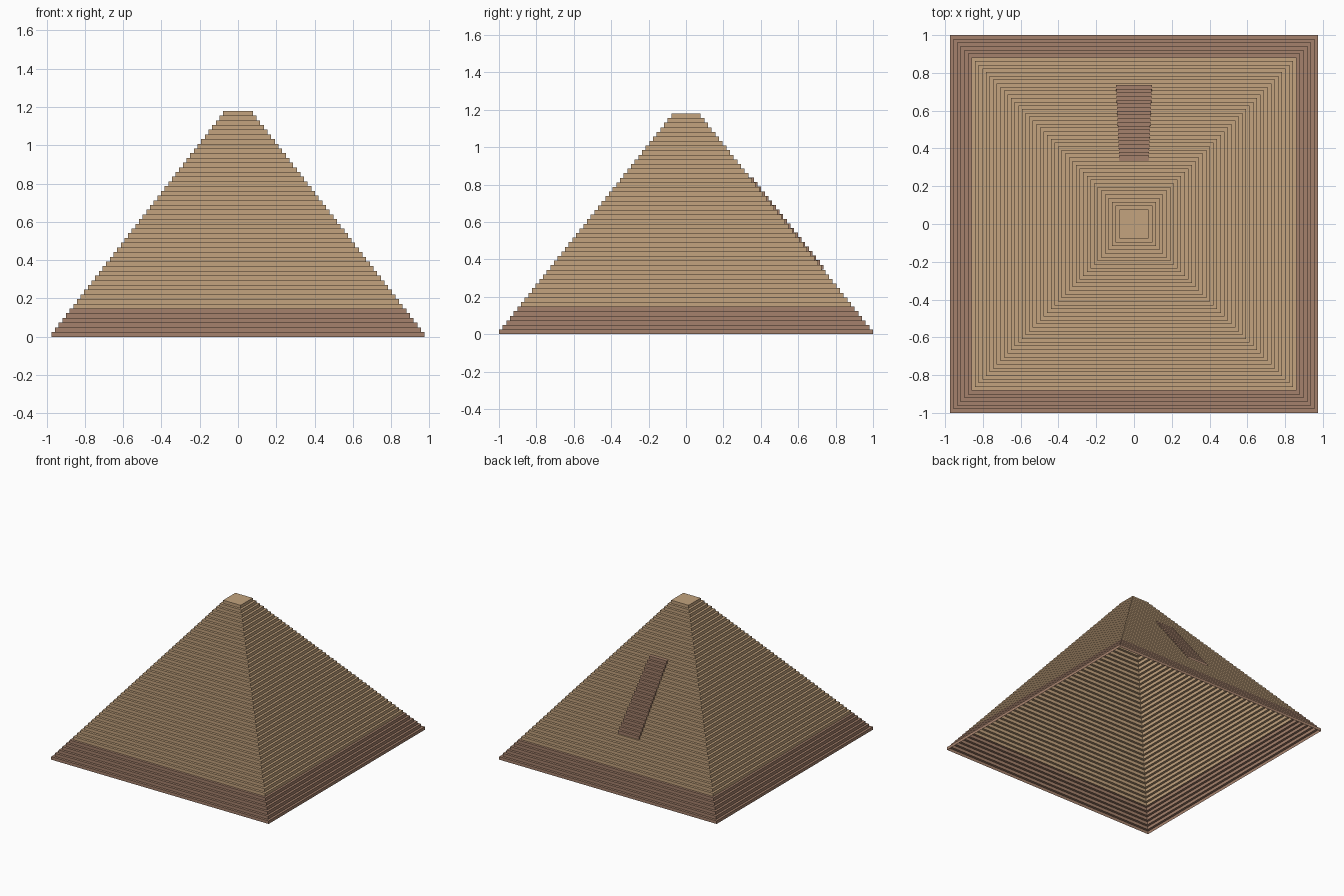
import bpy, bmesh

if "Cube" in bpy.data.objects:
    bpy.data.objects.remove(bpy.data.objects["Cube"])

N = 48                       # stone courses
H = 1.18 / N                 # course height
BX, BY, TOP = 0.975, 1.0, 0.078
DARK = 6                     # darker casing courses at the foot


def material(name, rgb):
    m = bpy.data.materials.new(name)
    m.diffuse_color = (*rgb, 1)
    m.use_nodes = True
    m.node_tree.nodes["Principled BSDF"].inputs["Base Color"].default_value = m.diffuse_color
    return m


sandstone = material("tan stone", (0.546, 0.366, 0.209))
granite = material("brown granite", (0.376, 0.220, 0.150))


def half(k):
    t = k / (N - 1)
    return BX + (TOP - BX) * t, BY + (TOP - BY) * t


def finish(bm, name, mats):
    me = bpy.data.meshes.new(name)
    bm.to_mesh(me)
    bm.free()
    for m in mats:
        me.materials.append(m)
    ob = bpy.data.objects.new(name, me)
    bpy.context.collection.objects.link(ob)


# stepped shell, hollow and open underneath
bm = bmesh.new()
prev = None
for k in range(N):
    x, y = half(k)
    for level in (k, k + 1):
        ring = [bm.verts.new((sx * x, sy * y, level * H))
                for sx, sy in ((-1, -1), (1, -1), (1, 1), (-1, 1))]
        if prev:
            for i in range(4):
                j = (i + 1) % 4
                f = bm.faces.new((prev[i], prev[j], ring[j], ring[i]))
                # treads belong to the course below them
                course = k if level == k + 1 else k - 1
                f.material_index = 1 if course < DARK else 0
        prev = ring
bm.faces.new(prev)
finish(bm, "stepped_pyramid", [sandstone, granite])

# tapered stepped gash strip on the back face, slightly proud of the courses
K0, K1, OUT, LIFT = 14, 33, 0.010, 0.002
outer, inner = [], []
for k in range(K0, K1 + 1):
    y = half(k)[1]
    for level in (k, k + 1):
        inner.append((y, level * H))
        outer.append((y + OUT, level * H + LIFT))
y_end = half(K1 + 1)[1]
inner.append((y_end, (K1 + 1) * H))
outer.append((y_end, (K1 + 1) * H + LIFT))

bm = bmesh.new()


def row(points, side):
    span = points[0][0] - points[-1][0]
    return [bm.verts.new((side * (0.078 + 0.017 * (y - points[-1][0]) / span), y, z))
            for y, z in points]


ol, il = row(outer, -1), row(inner, -1)
orr, ir = row(outer, 1), row(inner, 1)
for i in range(len(outer) - 1):
    bm.faces.new((orr[i], ol[i], ol[i + 1], orr[i + 1]))      # risers and treads
    bm.faces.new((ol[i], il[i], il[i + 1], ol[i + 1]))        # side edges
    bm.faces.new((orr[i], orr[i + 1], ir[i + 1], ir[i]))
bm.faces.new((orr[0], ir[0], il[0], ol[0]))                   # bottom lip
finish(bm, "back_gash", [granite])
